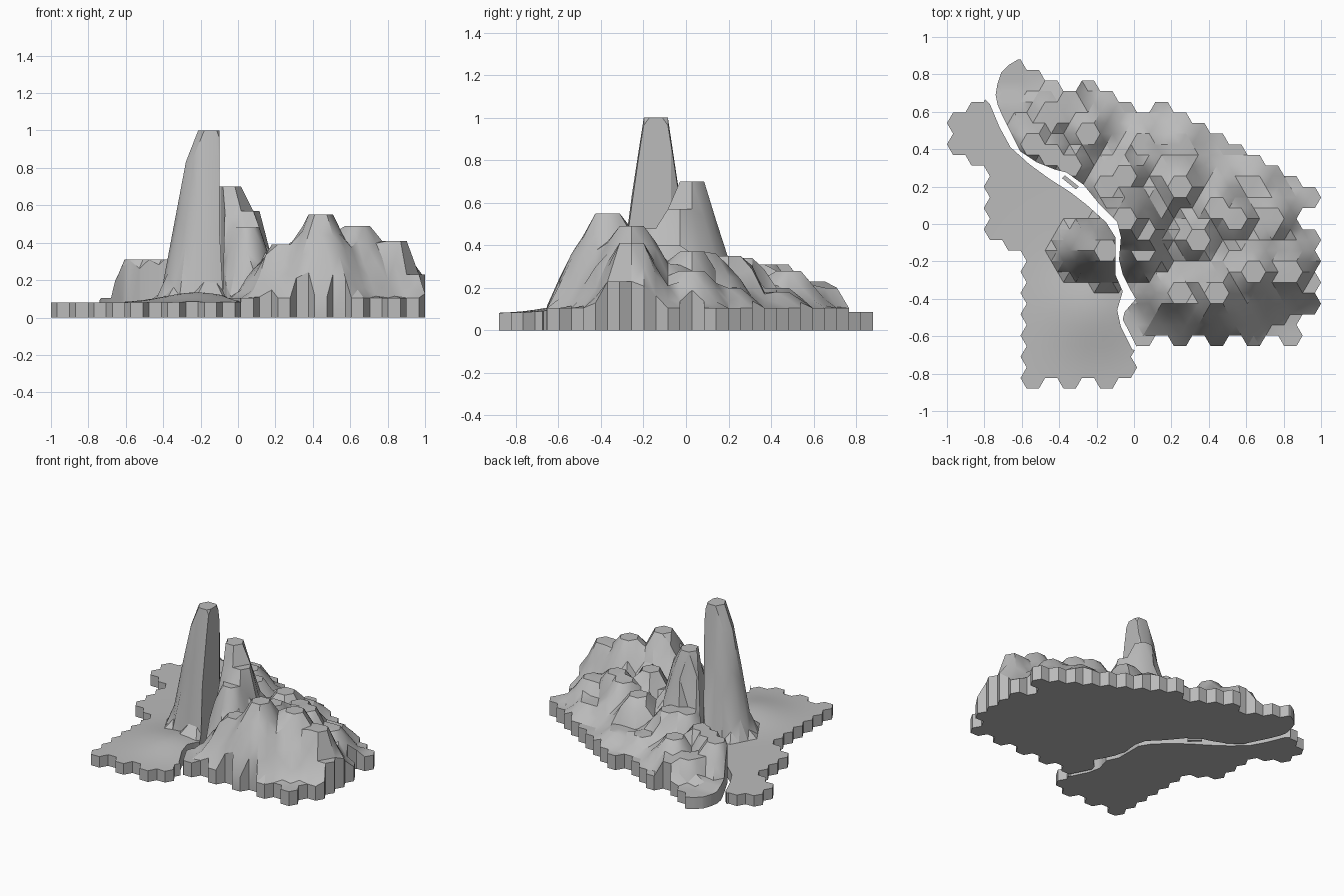
import bpy, bmesh, math, random
from mathutils import Vector

cube = bpy.data.objects.get("Cube")
if cube:
    bpy.data.objects.remove(cube, do_unlink=True)

random.seed(4)
RADIUS = 2 / 30.5                  # hexagon tile radius
PITCH = RADIUS * 1.5               # column spacing
ROW = RADIUS * math.sqrt(3)        # row spacing

stone = bpy.data.materials.new("grey_stone")
stone.use_nodes = True
stone.diffuse_color = (0.5, 0.5, 0.5, 1)
stone.node_tree.nodes["Principled BSDF"].inputs["Base Color"].default_value = stone.diffuse_color


def tile_centre(col, row):
    return Vector((RADIUS - 1 + PITCH * col, -0.8234 + ROW * (row + 0.5 * (col % 2))))


# Rows covered by each column of tiles
first_row = [11, 10, 7, 6] + [0] * 6 + [2] * 9 + [3]
last_row = [12, 12, 14, 14, 14, 13, 13, 13, 13, 12, 12, 12, 12, 11, 11, 10, 10, 9, 9, 8]
tiles = [(c, r) for c in range(20) for r in range(first_row[c], last_row[c] + 1)
         if (c, r) != (19, 7)]

# Flat-topped peaks: column, row, height, skirt width, stretch along x
west_peaks = [(8, 6, 1, .115, 1.5)]
east_peaks = [(9, 7, .7, .17), (10, 7, .57, .12), (10, 6, .48, .12), (14, 4, .55, .26),
              (16, 5, .49, .24), (18, 5, .41, .15), (19, 4, .23, .08), (13, 6, .40, .18),
              (12, 4, .39, .2), (15, 7, .37, .2), (14, 8, .36, .2), (12, 9, .35, .2),
              (17, 7, .28, .13), (16, 9, .2, .1), (12, 11, .18, .1), (9, 9, .34, .16),
              (8, 9, .33, .12), (4, 11, .31, .1), (6, 10, .31, .12), (5, 10, .31, .1),
              (5, 12, .23, .07), (7, 11, .28, .14), (6, 13, .2, .05), (10, 11, .2, .1)]


def plateau(point, peaks):
    return max((p[2] for p in peaks if (point - tile_centre(p[0], p[1])).length < RADIUS * 1.05),
               default=0)


def raise_peaks(point, base, peaks):
    height = base
    for col, row, top, skirt, *stretch in peaks:
        away = point - tile_centre(col, row)
        away.x /= stretch[0] if stretch else 1
        fall = max(0, away.length - RADIUS * 1.01) / skirt
        height = max(height, base + (top - base) * max(0, 1 - fall))
    return height


def west_height(point):
    swell = math.exp(-((point - Vector((-.22, -.45))).length / .24) ** 2)
    return raise_peaks(point, .08 + .055 * swell, west_peaks)


def east_height(point):
    flat = plateau(point, east_peaks)
    if flat:
        return flat
    base = .085 if point.x < -.45 and point.y > .7 else .105
    height = raise_peaks(point, base, east_peaks)
    if height > .16:
        height += random.uniform(-.03, .02)
    # The front slope runs down steeply to a low edge
    return min(height, random.uniform(.1, .17) + 2 * max(0, point.y + .653))


def new_object(name, bm):
    bmesh.ops.recalc_face_normals(bm, faces=bm.faces)
    mesh = bpy.data.meshes.new(name)
    bm.to_mesh(mesh)
    bm.free()
    mesh.materials.append(stone)
    obj = bpy.data.objects.new(name, mesh)
    bpy.context.collection.objects.link(obj)
    return obj


def prism(name, outline, low, high):
    bm = bmesh.new()
    face = bm.faces.new([bm.verts.new((x, y, low)) for x, y in outline])
    extruded = bmesh.ops.extrude_face_region(bm, geom=[face])["geom"]
    moved = [v for v in extruded if isinstance(v, bmesh.types.BMVert)]
    bmesh.ops.translate(bm, verts=moved, vec=(0, 0, high - low))
    return new_object(name, bm)


# Solid terrain block made of hexagon fans, trimmed along its river bank
def terrain(name, height_at, removed_area):
    bm = bmesh.new()
    tops, bottoms = {}, {}

    def corner(point):
        key = (round(point.x, 3), round(point.y, 3))
        for known in tops:
            if abs(known[0] - key[0]) < .005 and abs(known[1] - key[1]) < .005:
                return known
        tops[key] = bm.verts.new((*point, height_at(point)))
        bottoms[key] = bm.verts.new((*point, 0))
        return key

    edges = {}
    for col, row in tiles:
        middle = tile_centre(col, row)
        ring = [corner(middle + RADIUS * Vector((math.cos(i * math.pi / 3), math.sin(i * math.pi / 3))))
                for i in range(6)]
        hub = corner(middle)
        for a, b in zip(ring, ring[1:] + ring[:1]):
            bm.faces.new([tops[hub], tops[a], tops[b]])
            bm.faces.new([bottoms[hub], bottoms[b], bottoms[a]])
            edges.setdefault(frozenset((a, b)), []).append((a, b))
    for shared in edges.values():
        if len(shared) == 1:
            a, b = shared[0]
            bm.faces.new([tops[b], tops[a], bottoms[a], bottoms[b]])
    block = new_object(name, bm)

    cutter = prism("bank_cutter", removed_area, -.5, 1.5)
    cutter.hide_render = True
    trim = block.modifiers.new("bank", "BOOLEAN")
    trim.operation = "DIFFERENCE"
    trim.solver = "EXACT"
    trim.object = cutter
    bpy.context.view_layer.update()
    evaluated = block.evaluated_get(bpy.context.evaluated_depsgraph_get())
    block.data = bpy.data.meshes.new_from_object(evaluated)
    block.modifiers.clear()
    bpy.data.objects.remove(cutter, do_unlink=True)
    smooth(block)


def smooth(obj):
    bpy.ops.object.select_all(action="DESELECT")
    obj.select_set(True)
    bpy.context.view_layer.objects.active = obj
    bpy.ops.object.shade_smooth_by_angle(angle=math.radians(30))


# River banks, followed from the back to the front
west_bank = [(-.81, .68), (-.77, .64), (-.72, .52), (-.66, .41), (-.56, .32), (-.45, .24),
             (-.34, .17), (-.25, .1), (-.15, .01), (-.1, -.07), (-.1, -.19), (-.1, -.27),
             (-.06, -.36), (-.09, -.46), (-.07, -.55), (-.01, -.67), (.06, -.69)]
east_bank = [(-.61, .95), (-.62, .88), (-.67, .85), (-.71, .81), (-.73, .75), (-.74, .69),
             (-.73, .64), (-.7, .57), (-.66, .49), (-.61, .39), (-.52, .33), (-.42, .29),
             (-.36, .275), (-.27, .21), (-.18, .1), (-.09, .01), (-.07, -.07), (-.08, -.19),
             (-.06, -.27), (-.02, -.35), (.01, -.4), (-.05, -.47), (-.06, -.51), (.016, -.66)]

terrain("west_land", west_height, west_bank + [(1.3, -.69), (1.3, 1.1), (-.87, 1.1)])
terrain("east_land", east_height, east_bank + [(.016, -1), (-1.2, -1), (-1.2, .95)])

# Small rock standing in the river
rock = prism("river_rock", [(-.385, .245), (-.31, .185), (-.295, .2), (-.37, .26)], 0, .12)
smooth(rock)
